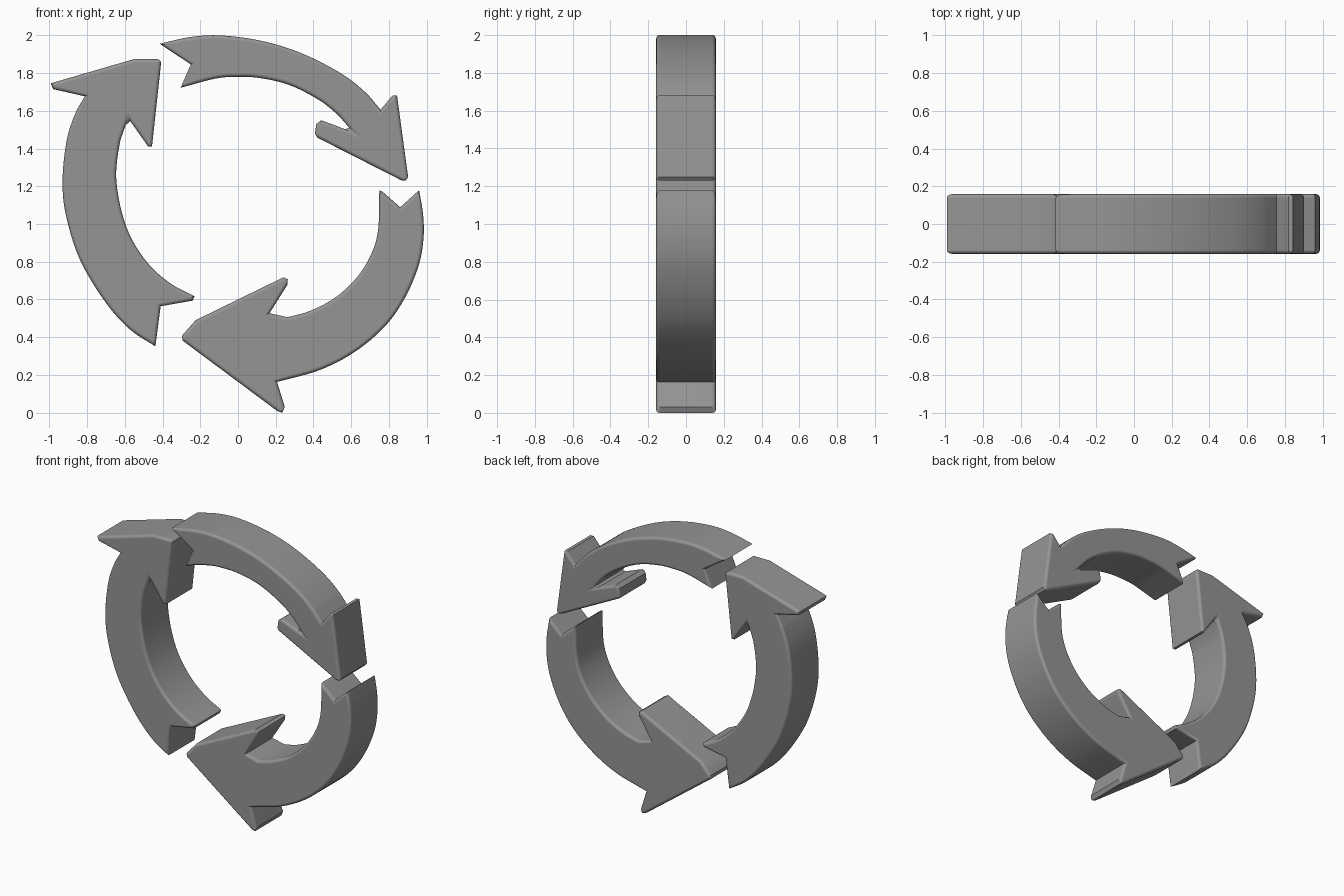
import bpy, bmesh, math
from mathutils import Vector

if "Cube" in bpy.data.objects:
    bpy.data.objects.remove(bpy.data.objects["Cube"])

DEPTH = 0.158     # half thickness along y
ROUND = 0.02      # softened rim
RINGS = 4         # steps in the rounded rim

grey = bpy.data.materials.new("dark_grey")
grey.diffuse_color = (0.3, 0.3, 0.3, 1)
grey.use_nodes = True
grey.node_tree.nodes["Principled BSDF"].inputs["Base Color"].default_value = grey.diffuse_color


def smooth_arc(pts, steps=6):
    """Catmull-Rom curve through a few points, kept plain close to its ends."""
    p = [Vector(q) for q in pts]
    first, last = p[0], p[-1]
    p = [2 * p[0] - p[1]] + p + [2 * p[-1] - p[-2]]
    mid = []
    for a, b, c, d in zip(p, p[1:], p[2:], p[3:]):
        for i in range(steps):
            t = i / steps
            mid.append(0.5 * (2 * b + (c - a) * t + (2 * a - 5 * b + 4 * c - d) * t ** 2
                              + (3 * b - a - 3 * c + d) * t ** 3))
    mid = [q for q in mid if min((q - first).length, (q - last).length) > 0.065]
    return [(first, False)] + [(q, True) for q in mid] + [(last, False)]


def inset_outline(tagged):
    """Offset inwards (clockwise outline); tiny tip edges collapse to one point."""
    pts = [q for q, _ in tagged]
    on_arc = [t for _, t in tagged]
    n = len(pts)

    def tiny(i):
        j = (i + 1) % n
        return not on_arc[i] and not on_arc[j] and (pts[j] - pts[i]).length < 0.045

    def line(i):
        a, b = pts[i], pts[(i + 1) % n]
        d = (b - a).normalized()
        return a + Vector((d.y, -d.x)) * ROUND, d

    result = []
    for i in range(n):
        before, after = (i - 1) % n, i
        while tiny(before):
            before = (before - 1) % n
        while tiny(after):
            after = (after + 1) % n
        (a, d), (b, e) = line(before), line(after)
        det = d.x * e.y - d.y * e.x
        if abs(det) < 0.01:
            result.append(b)
        else:
            w = b - a
            result.append(a + d * ((w.x * e.y - w.y * e.x) / det))
    return result


def arrow(name, outer, head, inner, tail):
    """Solid curved arrow: straight sides, rounded rims, flat front and back."""
    tagged = smooth_arc(outer) + [(Vector(q), False) for q in head]
    tagged += smooth_arc(inner) + [(Vector(q), False) for q in tail]
    core = inset_outline(tagged)
    bm = bmesh.new()
    angles = [math.pi / 2 * k / RINGS for k in range(RINGS + 1)]
    levels = [(-1, a) for a in reversed(angles)] + [(1, a) for a in angles]
    rings = []
    for side, a in levels:
        y = side * (DEPTH - ROUND + ROUND * math.sin(a))
        flat = [p.lerp(c, 1 - math.cos(a)) for (p, _), c in zip(tagged, core)]
        rings.append([bm.verts.new((q.x, y, q.y)) for q in flat])
    n = len(core)
    for r, s in zip(rings, rings[1:]):
        for i in range(n):
            j = (i + 1) % n
            bm.faces.new((r[i], r[j], s[j], s[i]))
    bm.faces.new(rings[0])
    bm.faces.new(rings[-1])
    bmesh.ops.remove_doubles(bm, verts=bm.verts[:], dist=1e-5)
    bmesh.ops.recalc_face_normals(bm, faces=bm.faces[:])
    mesh = bpy.data.meshes.new(name)
    bm.to_mesh(mesh)
    bm.free()
    mesh.materials.append(grey)
    obj = bpy.data.objects.new(name, mesh)
    bpy.context.collection.objects.link(obj)
    bpy.ops.object.select_all(action='DESELECT')
    obj.select_set(True)
    bpy.context.view_layer.objects.active = obj
    bpy.ops.object.shade_smooth_by_angle(angle=math.radians(40))
    mod = obj.modifiers.new("Clean shading", 'WEIGHTED_NORMAL')
    mod.keep_sharp = True


# Top arrow, pointing right and down
arrow("top_arrow",
      outer=[(-.415, 1.955), (-.26, 1.99), (-.10, 2.0), (.114, 1.973), (.325, 1.91),
             (.537, 1.804), (.67, 1.703), (.756, 1.606)],
      head=[(.82, 1.682), (.843, 1.682), (.902, 1.248), (.888, 1.23), (.865, 1.232),
            (.42, 1.458), (.408, 1.48), (.415, 1.53), (.442, 1.55), (.569, 1.502)],
      inner=[(.588, 1.512), (.537, 1.571), (.431, 1.656), (.272, 1.737), (.114, 1.774),
             (-.01, 1.78), (-.124, 1.77), (-.304, 1.722)],
      tail=[(-.25, 1.846)])

# Left arrow, pointing up
arrow("left_arrow",
      outer=[(-.438, .352), (-.574, .442), (-.706, .59), (-.839, .813), (-.913, 1.05),
             (-.93, 1.237), (-.907, 1.449), (-.86, 1.592), (-.812, 1.677)],
      head=[(-.98, 1.715), (-.992, 1.746), (-.548, 1.875), (-.425, 1.875), (-.407, 1.86),
            (-.456, 1.41), (-.476, 1.41), (-.571, 1.545)],
      inner=[(-.595, 1.525), (-.622, 1.449), (-.643, 1.317), (-.643, 1.211), (-.616, 1.062),
             (-.563, .919), (-.468, .781), (-.352, .681), (-.23, .617)],
      tail=[(-.24, .594), (-.41, .564)])

# Bottom arrow, pointing left
arrow("bottom_arrow",
      outer=[(.96, 1.179), (.981, 1.052), (.983, .919), (.955, .771), (.881, .601),
             (.775, .453), (.616, .32), (.431, .225), (.207, .163)],
      head=[(.248, .03), (.235, 0), (.209, .008), (-.294, .382), (-.297, .408),
            (-.225, .49), (.242, .718), (.264, .706), (.262, .678), (.167, .527)],
      inner=[(.262, .506), (.378, .538), (.511, .607), (.627, .713), (.706, .84),
             (.743, .972), (.749, 1.179)],
      tail=[(.765, 1.172), (.86, 1.089)])
